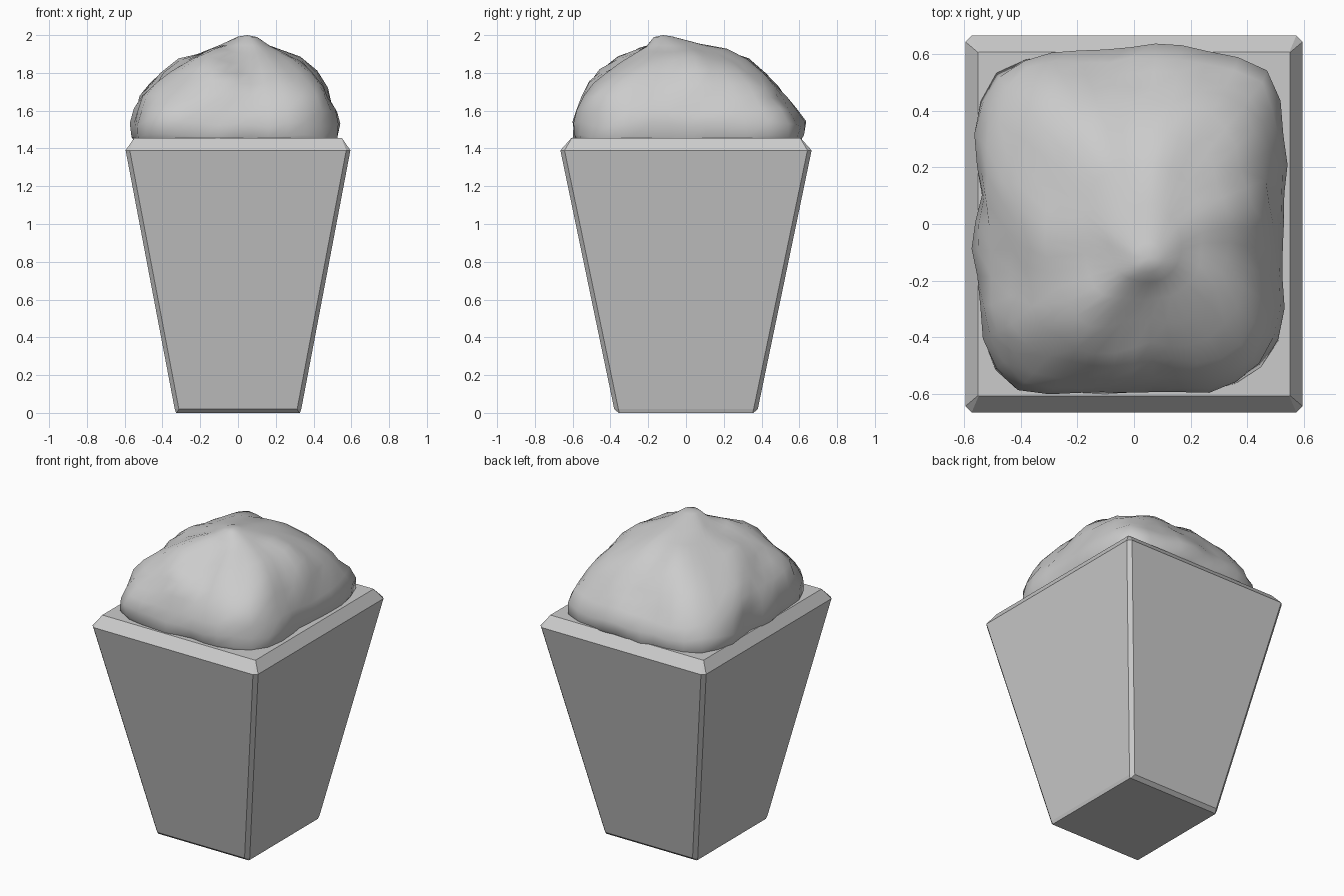
import bpy, bmesh, math
from mathutils import Vector, noise

if "Cube" in bpy.data.objects:
    bpy.data.objects.remove(bpy.data.objects["Cube"])


def loft(name, loops, apex=None):
    """Skin a stack of equal-length loops, capping the ends."""
    bm = bmesh.new()
    rings = [[bm.verts.new(p) for p in loop] for loop in loops]
    n = len(rings[0])
    for a, b in zip(rings, rings[1:]):
        for i in range(n):
            j = (i + 1) % n
            bm.faces.new((a[i], a[j], b[j], b[i]))
    bm.faces.new(rings[0][::-1])
    if apex:
        tip = bm.verts.new(apex)
        for i in range(n):
            bm.faces.new((rings[-1][i], rings[-1][(i + 1) % n], tip))
    else:
        bm.faces.new(rings[-1])
    bmesh.ops.recalc_face_normals(bm, faces=bm.faces)
    mesh = bpy.data.meshes.new(name)
    bm.to_mesh(mesh)
    bm.free()
    obj = bpy.data.objects.new(name, mesh)
    bpy.context.collection.objects.link(obj)
    return obj


def chamfered_rect(z, hx, hy, c):
    return [(hx - c, -hy, z), (hx, -hy + c, z), (hx, hy - c, z), (hx - c, hy, z),
            (-hx + c, hy, z), (-hx, hy - c, z), (-hx, -hy + c, z), (-hx + c, -hy, z)]


def lumpy_loop(z, cx, cy, hx, hy, power, amp, n=40):
    """Rounded rectangle pushed in and out by smooth noise."""
    pts = []
    for i in range(n):
        a = 2 * math.pi * i / n
        c, s = math.cos(a), math.sin(a)
        r = (abs(c) ** power + abs(s) ** power) ** (-1 / power)
        p = Vector((cx + hx * r * c, cy + hy * r * s, z))
        d = noise.noise(p * 4.5 + Vector((3.1, 7.4, 1.7)))
        d += 0.5 * noise.noise(p * 10)
        lift = noise.noise(p * 5 + Vector((9.2, 2.3, 5.5))) * amp
        out = Vector((c, s, 0)) * d * amp
        pts.append(p + out + Vector((0, 0, lift)))
    return pts


# Tapered tub with a chamfered rim and corners
loft("tub", [chamfered_rect(0.0, 0.328, 0.357, 0.004),
             chamfered_rect(0.02, 0.335, 0.38, 0.022),
             chamfered_rect(1.39, 0.595, 0.665, 0.022),
             chamfered_rect(1.455, 0.55, 0.607, 0.002)])

# Lumpy heap filling the top: z, centre x, centre y, half x, half y, squareness, lumpiness
levels = [(1.40, -0.01, 0.01, 0.51, 0.57, 5, 0.02),
          (1.46, -0.015, 0.01, 0.54, 0.60, 5, 0.03),
          (1.53, -0.015, 0.01, 0.55, 0.605, 4.5, 0.035),
          (1.60, -0.01, 0.0, 0.535, 0.58, 4, 0.035),
          (1.67, -0.01, -0.01, 0.50, 0.545, 3.7, 0.035),
          (1.74, 0.0, -0.01, 0.455, 0.50, 3.5, 0.04),
          (1.81, 0.0, -0.01, 0.40, 0.43, 3.3, 0.04),
          (1.87, 0.01, -0.01, 0.32, 0.34, 3, 0.04),
          (1.915, 0.03, -0.03, 0.21, 0.24, 2.5, 0.035),
          (1.95, 0.04, -0.07, 0.12, 0.13, 2.2, 0.02),
          (1.99, 0.05, -0.12, 0.05, 0.05, 2, 0.005)]
heap = loft("popcorn_heap", [lumpy_loop(*lv) for lv in levels], apex=(0.05, -0.12, 2.0))
for face in heap.data.polygons:
    face.use_smooth = True
